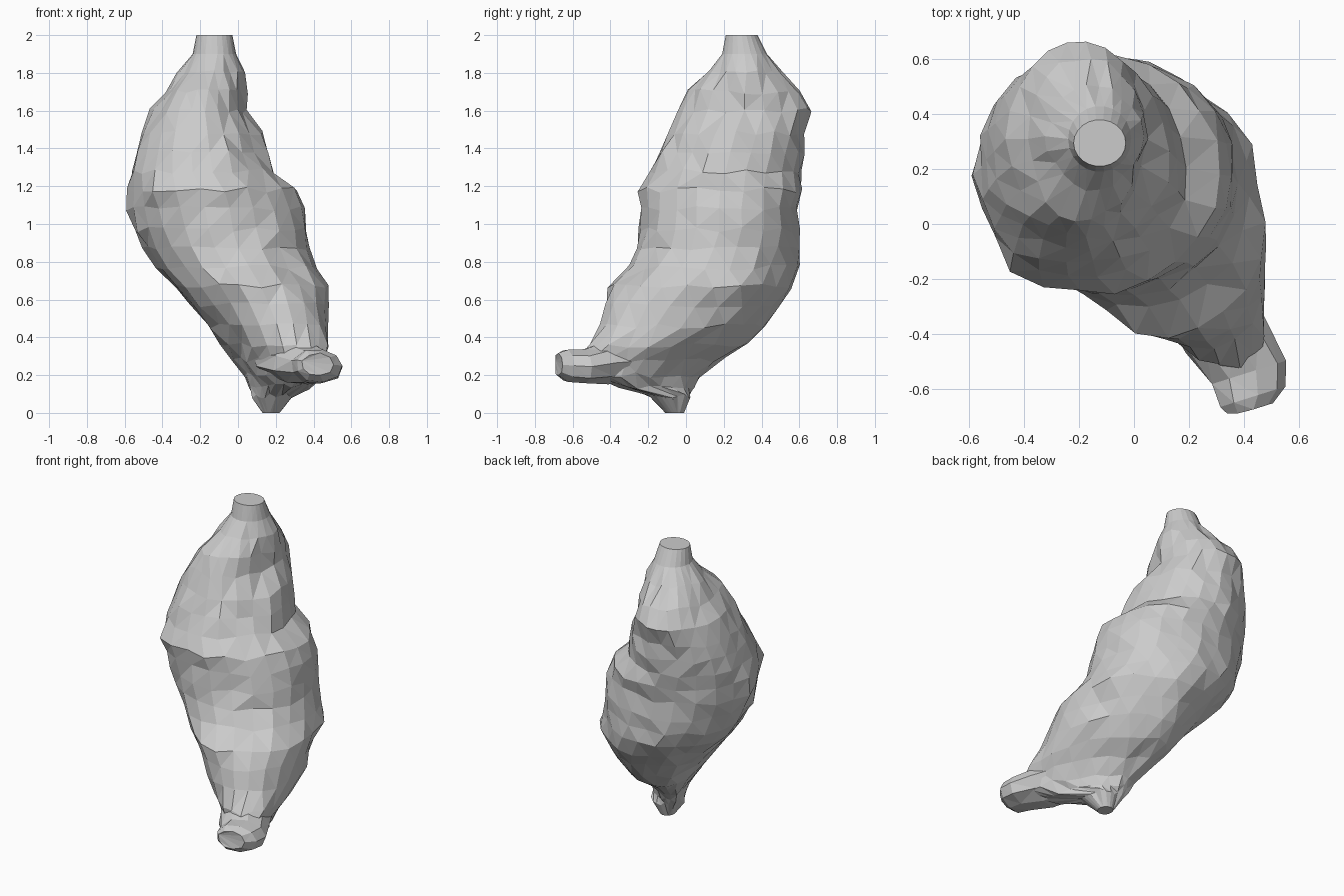
import bpy, bmesh, random
from math import sin, cos, pi, sqrt, exp
from mathutils import Vector

random.seed(4)
SIDES = 22

# Body sections: z, xmin, xmax, ymin, ymax, diagonal skew
SECTIONS = [
    (0.00, 0.13, 0.22, -0.11, -0.01, 0),
    (0.09, 0.08, 0.29, -0.19, 0.03, -0.2),
    (0.14, 0.06, 0.38, -0.38, 0.05, -0.65),
    (0.20, 0.03, 0.46, -0.50, 0.08, -0.7),
    (0.28, -0.03, 0.47, -0.54, 0.20, -0.65),
    (0.36, -0.09, 0.48, -0.52, 0.32, -0.5),
    (0.46, -0.16, 0.48, -0.46, 0.42, -0.3),
    (0.57, -0.25, 0.475, -0.43, 0.49, -0.25),
    (0.67, -0.34, 0.47, -0.40, 0.56, -0.15),
    (0.77, -0.43, 0.42, -0.31, 0.60, -0.1),
    (0.87, -0.50, 0.38, -0.26, 0.60, -0.05),
    (0.97, -0.55, 0.37, -0.25, 0.60, 0),
    (1.08, -0.58, 0.36, -0.25, 0.60, 0),
    (1.18, -0.58, 0.31, -0.25, 0.61, 0),
    (1.28, -0.565, 0.19, -0.20, 0.61, 0),
    (1.38, -0.545, 0.15, -0.15, 0.62, 0),
    (1.48, -0.52, 0.11, -0.10, 0.63, 0),
    (1.60, -0.46, 0.04, -0.05, 0.67, 0),
    (1.70, -0.39, 0.02, 0.01, 0.61, 0),
    (1.80, -0.32, 0.02, 0.13, 0.51, 0),
    (1.90, -0.24, -0.01, 0.19, 0.43, 0),
    (2.00, -0.22, -0.03, 0.21, 0.38, 0),
]

# Local lumps: centre and outward amount
LUMPS = [((0.02, 0.37, 1.70), 0.04), ((0.14, 0.17, 1.45), 0.04),
         ((0.32, 0.45, 1.10), 0.04), ((0.10, -0.38, 0.68), 0.03),
         ((0.41, 0.30, 0.72), 0.05), ((-0.40, -0.18, 1.20), 0.05)]


def loft(name, rings):
    bm = bmesh.new()
    loops = [[bm.verts.new(p) for p in ring] for ring in rings]
    for a, b in zip(loops, loops[1:]):
        n = len(a)
        for i in range(n):
            j = (i + 1) % n
            bm.faces.new((a[i], a[j], b[j], b[i]))
    bm.faces.new(loops[0][::-1])
    bm.faces.new(loops[-1])
    bmesh.ops.triangulate(bm, faces=bm.faces[:])
    bmesh.ops.recalc_face_normals(bm, faces=bm.faces[:])
    me = bpy.data.meshes.new(name)
    bm.to_mesh(me)
    bm.free()
    ob = bpy.data.objects.new(name, me)
    bpy.context.collection.objects.link(ob)
    return ob


# Leaning lumpy body
rings = []
for z, x0, x1, y0, y1, skew in SECTIONS:
    ring = []
    mid = Vector(((x0 + x1) / 2, (y0 + y1) / 2, z))
    for i in range(SIDES):
        t = 2 * pi * i / SIDES
        off = Vector((cos(t) * (x1 - x0) / 2,
                      (skew * cos(t) + sqrt(1 - skew * skew) * sin(t)) * (y1 - y0) / 2, 0))
        p = mid + off
        push = sum(a * exp(-((p - Vector(c)).length / 0.09) ** 2) for c, a in LUMPS)
        if 0.05 < z < 1.85:
            push += random.uniform(-0.014, 0.012)
            p.z += random.uniform(-0.015, 0.015)
        ring.append(p + off.normalized() * push)
    rings.append(ring)
body = loft("body", rings)

# Blunt toe reaching forward: centre, half width, half height
toe_rings = []
side = Vector((0.95, 0.3, 0))
for c, w, h in [((0.24, -0.25, 0.28), 0.17, 0.10), ((0.34, -0.42, 0.265), 0.165, 0.115),
                ((0.42, -0.54, 0.245), 0.15, 0.095), ((0.43, -0.63, 0.25), 0.135, 0.09),
                ((0.42, -0.68, 0.255), 0.09, 0.06)]:
    ring = []
    for i in range(9):
        t = 2 * pi * i / 9
        k = random.uniform(0.93, 1.06)
        p = Vector(c) + side * (w * k * cos(t)) + Vector((0, 0, h * k * sin(t)))
        p.y = max(p.y, -0.69)
        ring.append(p)
    toe_rings.append(ring)
toe = loft("toe", toe_rings)

# Fuse the toe into the body
mod = body.modifiers.new("fuse", 'BOOLEAN')
mod.operation = 'UNION'
mod.solver = 'EXACT'
mod.object = toe
bpy.context.view_layer.objects.active = body
body.select_set(True)
bpy.ops.object.modifier_apply(modifier=mod.name)
bpy.data.objects.remove(toe)
